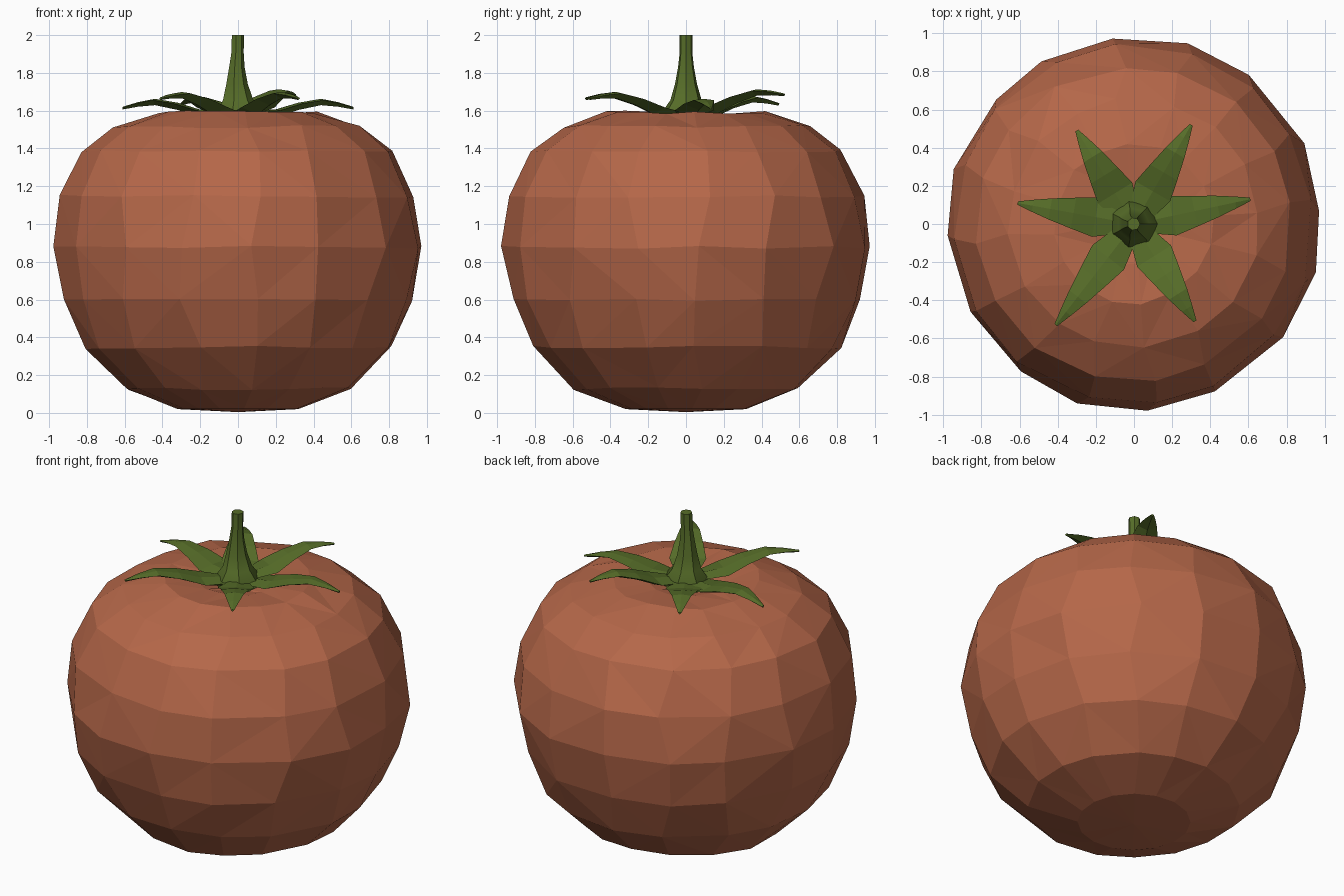
import bpy, bmesh, math, random
from mathutils import Vector

if "Cube" in bpy.data.objects:
    bpy.data.objects.remove(bpy.data.objects["Cube"])

random.seed(4)

def material(name, rgb):
    m = bpy.data.materials.new(name)
    m.diffuse_color = (*rgb, 1)
    m.use_nodes = True
    m.node_tree.nodes["Principled BSDF"].inputs["Base Color"].default_value = m.diffuse_color
    return m

RED = material("tomato red", (0.46, 0.135, 0.066))
GREEN = material("leaf green", (0.095, 0.155, 0.022))

def finish(bm, name, mat, smooth=None):
    bmesh.ops.recalc_face_normals(bm, faces=bm.faces[:])
    me = bpy.data.meshes.new(name)
    bm.to_mesh(me)
    bm.free()
    ob = bpy.data.objects.new(name, me)
    bpy.context.collection.objects.link(ob)
    me.materials.append(mat)
    if smooth:
        bpy.context.view_layer.objects.active = ob
        ob.select_set(True)
        bpy.ops.object.shade_smooth_by_angle(angle=math.radians(smooth))
        ob.select_set(False)
    return ob

def skin(bm, rings):
    """Bridge equal-length closed loops of points and cap both ends."""
    loops = [[bm.verts.new(p) for p in r] for r in rings]
    n = len(loops[0])
    for a, b in zip(loops, loops[1:]):
        for i in range(n):
            j = (i + 1) % n
            bm.faces.new((a[i], a[j], b[j], b[i]))
    bm.faces.new(loops[0])
    bm.faces.new(loops[-1])

# Fruit: faceted lathe, slightly irregular, with a dished top
N = 16
profile = [(0.32, 0.02), (0.60, 0.13), (0.82, 0.35), (0.93, 0.60), (0.985, 0.88),
           (0.945, 1.15), (0.83, 1.39), (0.66, 1.52), (0.42, 1.595), (0.22, 1.58), (0.07, 1.54)]
rings = []
for k, (r, z) in enumerate(profile):
    ring = []
    for i in range(N):
        a = 2 * math.pi * (i + 0.25) / N
        wob = 0.0 if k == 0 else 0.012
        da = random.uniform(-0.05, 0.05) if k else 0
        rr = r + random.uniform(-wob, wob * 0.5)
        zz = z + random.uniform(-wob, wob * 0.4)
        ring.append((rr * math.cos(a + da), rr * math.sin(a + da), zz))
    rings.append(ring)
bm = bmesh.new()
skin(bm, rings)
# slightly bulging base point
base = min(bm.faces, key=lambda f: f.calc_center_median().z)
bmesh.ops.poke(bm, faces=[base])
bm.verts.ensure_lookup_table()
min(bm.verts, key=lambda v: v.co.length).co = (0, 0, 0.004)
bmesh.ops.triangulate(bm, faces=bm.faces[:])
finish(bm, "fruit", RED)

# Leaves: six tapered, arched, creased blades
tips = [(0.61, 0.13, 1.615), (0.30, 0.52, 1.685), (-0.30, 0.49, 1.635),
        (-0.61, 0.11, 1.615), (-0.41, -0.53, 1.665), (0.32, -0.51, 1.665)]
# fraction along, half width, arch, thickness
sections = [(0.03, 0.05, 0.0, 0.05), (0.33, 0.105, 0.0, 0.035), (0.52, 0.082, 0.03, 0.032),
            (0.72, 0.056, 0.045, 0.028), (0.87, 0.032, 0.025, 0.02), (1.0, 0.009, 0.0, 0.012)]
for n, t in enumerate(tips):
    tip = Vector(t)
    root = Vector((0, 0, 1.575))
    side = Vector((-tip.y, tip.x, 0)).normalized()
    rings = []
    for f, w, arch, th in sections:
        c = root.lerp(tip, f) + Vector((0, 0, arch))
        edge = Vector((0, 0, 0.012 * (w / 0.1)))
        up = Vector((0, 0, th / 2))
        rings.append([c - side * w + edge, c - up * 1.4, c + side * w + edge, c + up])
    bm = bmesh.new()
    skin(bm, rings)
    finish(bm, f"leaf_{n + 1}", GREEN)

# Stem: flared at the crown, slightly bent
bm = bmesh.new()
S = 7
skin(bm, [[(x + r * math.cos(2 * math.pi * i / S), r * math.sin(2 * math.pi * i / S), z)
           for i in range(S)]
          for r, z, x in [(0.13, 1.55, 0), (0.125, 1.60, 0), (0.085, 1.655, -0.003), (0.06, 1.74, -0.008),
                          (0.043, 1.83, -0.008), (0.034, 1.91, -0.004), (0.034, 2.0, -0.002)]])
finish(bm, "stem", GREEN, 35)
